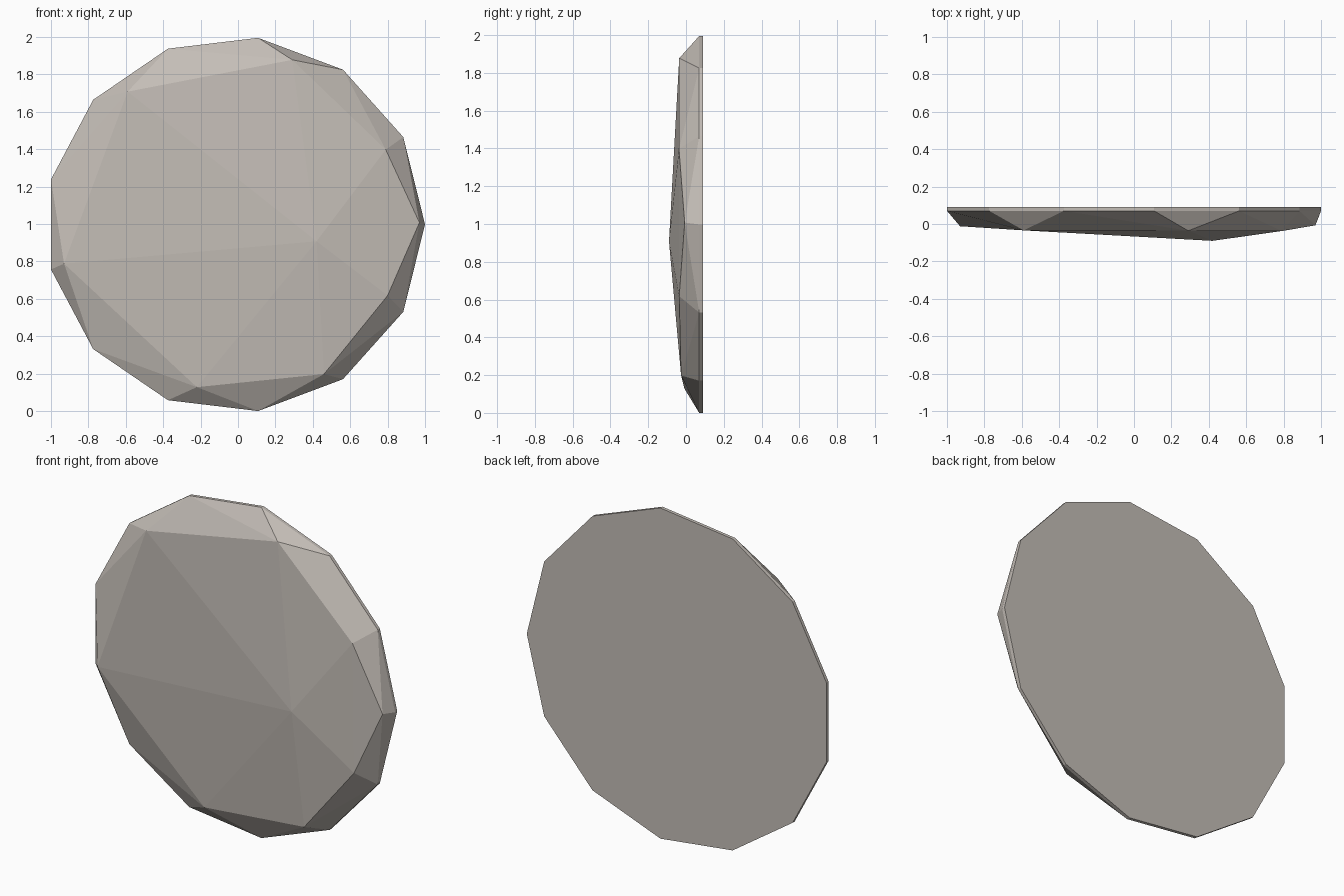
import bpy, bmesh, math

if "Cube" in bpy.data.objects:
    bpy.data.objects.remove(bpy.data.objects["Cube"])

SIDES = 13
BACK_Y, RIM_Y = 0.09, 0.07

stone = bpy.data.materials.new("warm grey stone")
stone.diffuse_color = (0.55, 0.51, 0.47, 1)
stone.use_nodes = True
stone.node_tree.nodes["Principled BSDF"].inputs["Base Color"].default_value = stone.diffuse_color

# Rim outline: a 13-sided polygon, fitted to the overall width and height
angles = [2 * math.pi * i / SIDES for i in range(SIDES)]
rim = [((math.cos(a) - 0.0145) * 1.0147, 1.0 + math.sin(a) * 1.005) for a in angles]

# Chiselled front corners and the off-centre peak (x, y, z)
front = [
    (0.42, -0.09, 0.91),
    (0.79, -0.037, 1.40), (0.97, -0.007, 1.01), (0.80, -0.036, 0.62),
    (0.46, -0.026, 0.20), (-0.22, -0.008, 0.13), (-0.93, -0.012, 0.79),
    (-0.59, -0.034, 1.71), (0.29, -0.036, 1.88),
]

# Faceted stone: hull over the flat back, thin rim and front corners
bm = bmesh.new()
for y in (BACK_Y, RIM_Y):
    for x, z in rim:
        bm.verts.new((x, y, z))
for p in front:
    bm.verts.new(p)
hull = bmesh.ops.convex_hull(bm, input=bm.verts[:])
loose = [v for v in bm.verts if not v.link_faces]
bmesh.ops.delete(bm, geom=loose, context='VERTS')

# Merge the flat back and rim into clean polygons
bmesh.ops.dissolve_limit(bm, angle_limit=math.radians(0.2),
                         verts=bm.verts[:], edges=bm.edges[:])
bmesh.ops.recalc_face_normals(bm, faces=bm.faces[:])

# Stand exactly on the ground
low = min(v.co.z for v in bm.verts)
for v in bm.verts:
    v.co.z -= low

mesh = bpy.data.meshes.new("faceted_stone")
bm.to_mesh(mesh)
bm.free()
mesh.materials.append(stone)
obj = bpy.data.objects.new("faceted_stone", mesh)
bpy.context.collection.objects.link(obj)
